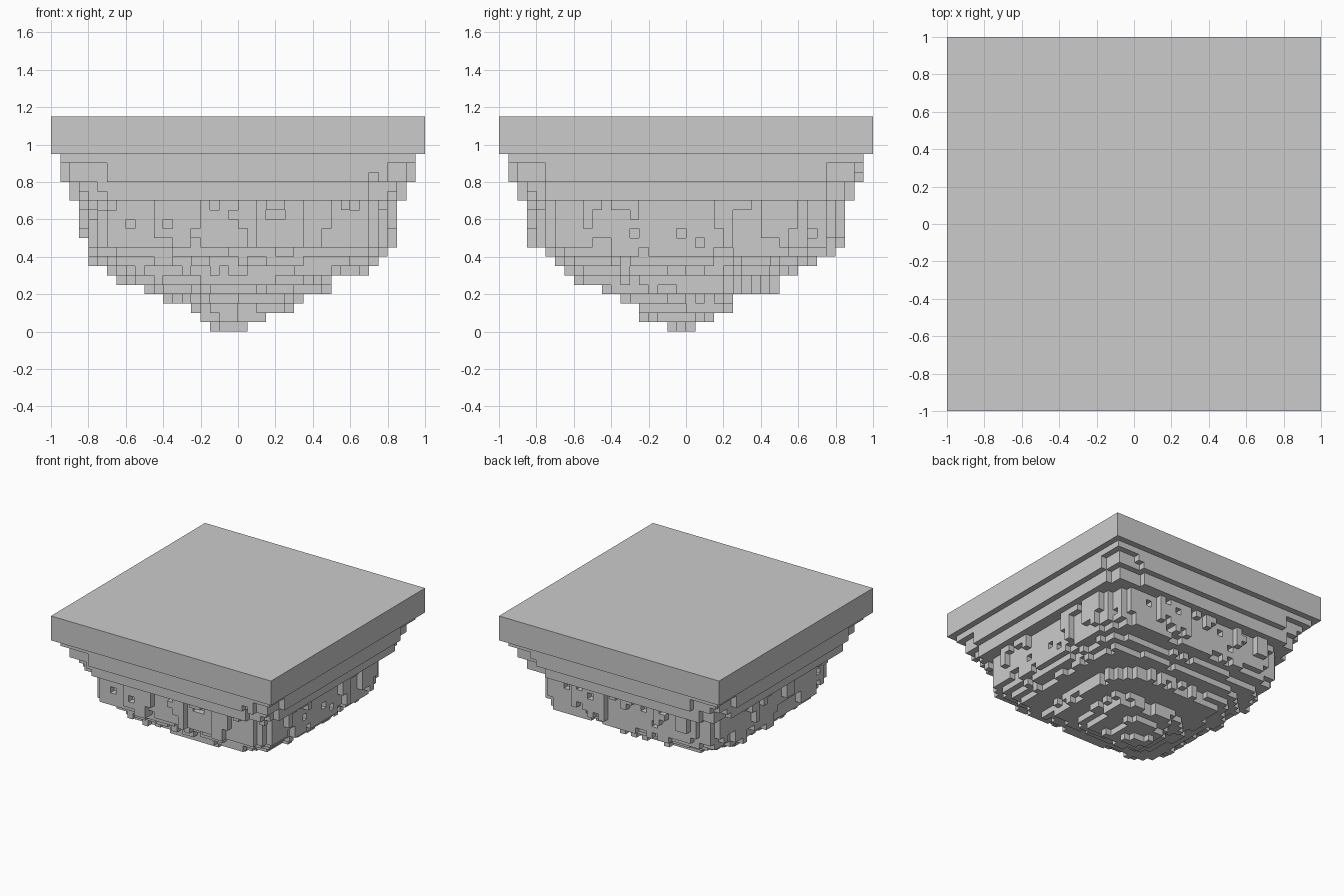
import bpy
import bmesh
import random
from mathutils import Vector, noise

random.seed(7)
CELL = 0.05
HALF = 20
SLAB_BOTTOM = 19

if "Cube" in bpy.data.objects:
    bpy.data.objects.remove(bpy.data.objects["Cube"], do_unlink=True)


def make_material(name, color):
    mat = bpy.data.materials.new(name)
    mat.use_nodes = True
    mat.diffuse_color = color
    mat.node_tree.nodes["Principled BSDF"].inputs["Base Color"].default_value = color
    return mat


def add_object(name, bm, mat):
    mesh = bpy.data.meshes.new(name)
    bm.to_mesh(mesh)
    bm.free()
    mesh.materials.append(mat)
    obj = bpy.data.objects.new(name, mesh)
    bpy.context.collection.objects.link(obj)
    return obj


stone = make_material("stone grey", (0.6, 0.6, 0.6, 1))

# Flat square slab on top
bm = bmesh.new()
bmesh.ops.create_cube(bm, size=1)
bmesh.ops.scale(bm, vec=(2, 2, 0.2), verts=bm.verts)
bmesh.ops.translate(bm, vec=(0, 0, 1.05), verts=bm.verts)
add_object("top_slab", bm, stone)

# Extent of each rock layer in cells, bottom to top: left, right, front, back
layers = [
    (-3, 1, -2, 1), (-4, 3, -5, 3), (-5, 6, -5, 5), (-7, 7, -7, 5),
    (-10, 10, -9, 10), (-13, 10, -12, 10), (-14, 14, -13, 12),
    (-16, 15, -14, 14), (-16, 16, -15, 16), (-16, 17, -17, 17),
]
layers += [(-17, 17, -17, 17)] * 4
layers += [(-18, 18, -18, 18)] * 2
layers += [(-19, 19, -19, 19)] * 3


def inside(i, j, k):
    """Rounded square layer with a ragged, noisy edge."""
    x0, x1, y0, y1 = layers[k]
    if k == SLAB_BOTTOM - 1:
        return x0 <= i < x1 and y0 <= j < y1
    ax, ay = (x1 - x0) / 2, (y1 - y0) / 2
    u = abs(i + 0.5 - (x0 + x1) / 2) / ax
    v = abs(j + 0.5 - (y0 + y1) / 2) / ay
    power = 10 if k > 13 else 7 if k > 7 else 5
    dist = (u ** power + v ** power) ** (1 / power) * min(ax, ay)
    rough = 0.2 if k > 13 else 0.85
    bump = noise.noise(Vector((i, j, k * 0.8)) * 0.37)
    ragged = rough * (bump + random.uniform(-0.45, 0.45) - 0.2)
    return dist < min(ax, ay) - 0.2 + ragged


# Grow the rock downwards so that every cell hangs from the one above
rock = set()
for k in reversed(range(SLAB_BOTTOM)):
    for i in range(-HALF, HALF):
        for j in range(-HALF, HALF):
            hangs = k == SLAB_BOTTOM - 1 or (i, j, k + 1) in rock
            if hangs and inside(i, j, k):
                rock.add((i, j, k))

# Small pockets in the upper walls
AXES = [Vector((1, 0, 0)), Vector((0, 1, 0)), Vector((0, 0, 1))]
for cell in sorted(rock):
    i, j, k = cell
    sides = [(i + 1, j, k), (i - 1, j, k), (i, j + 1, k), (i, j - 1, k)]
    exposed = any(s not in rock for s in sides)
    if 8 < k < 14 and exposed and random.random() < 0.05:
        rock.discard(cell)

# Skin the rock with one quad per exposed cell side
bm = bmesh.new()
corners = {}


def corner(p):
    key = tuple(round(c) for c in p)
    if key not in corners:
        corners[key] = bm.verts.new(Vector(key) * CELL)
    return corners[key]


for cell in sorted(rock):
    base = Vector(cell)
    for n in range(3):
        axis, a, b = AXES[n], AXES[(n + 1) % 3], AXES[(n + 2) % 3]
        for sign in (1, -1):
            other = tuple(round(c) for c in base + axis * sign)
            if other in rock or other[2] == SLAB_BOTTOM:
                continue
            p = base + axis if sign > 0 else base
            quad = [p, p + a, p + a + b, p + b][::sign]
            bm.faces.new([corner(q) for q in quad])

add_object("hanging_rock", bm, stone)
